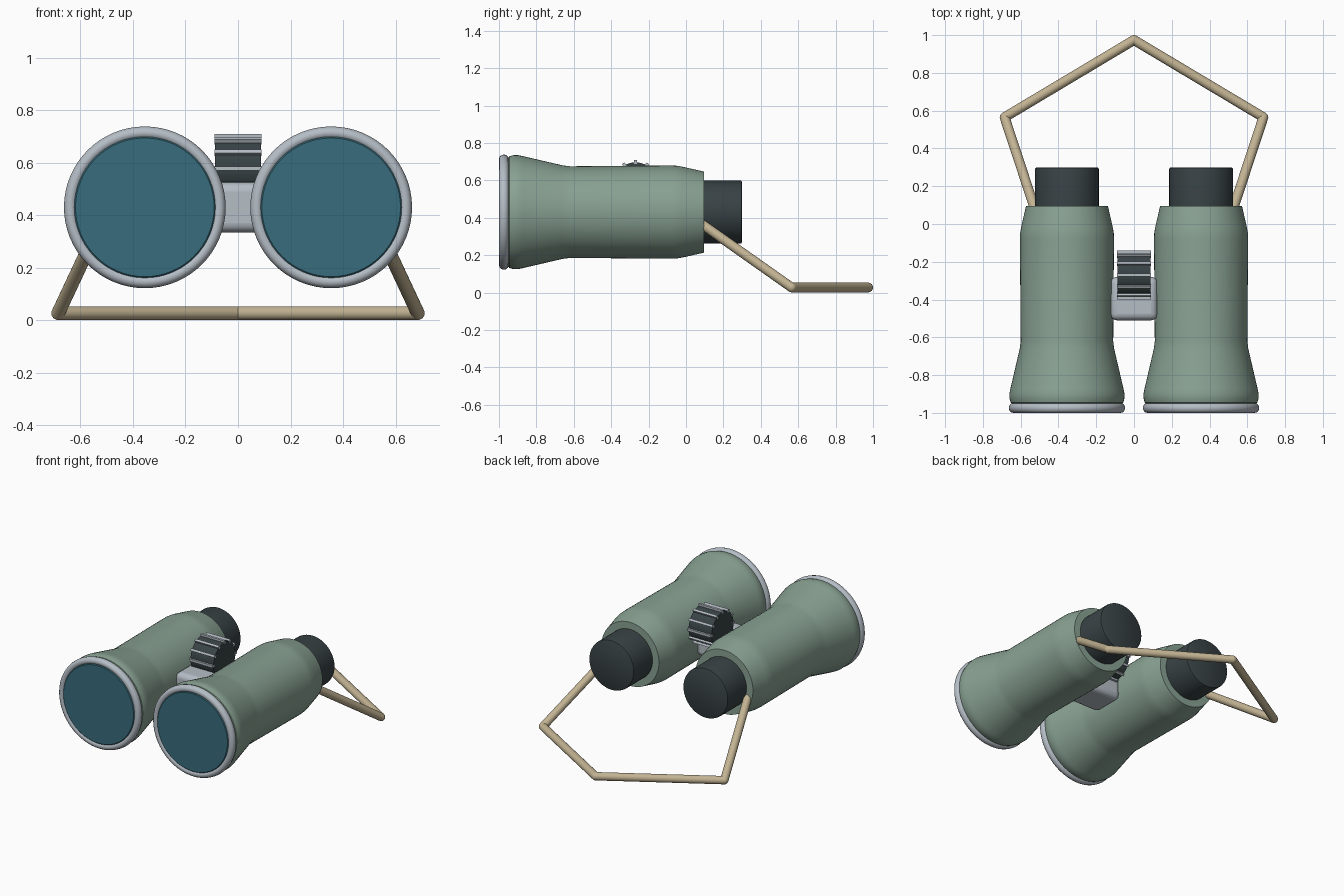
import bpy, bmesh, math
from mathutils import Matrix, Vector

if "Cube" in bpy.data.objects:
    bpy.data.objects.remove(bpy.data.objects["Cube"])

AX, AZ = 0.355, 0.43  # barrel axis


def mat(name, rgb):
    m = bpy.data.materials.new(name)
    m.diffuse_color = (*rgb, 1)
    m.use_nodes = True
    m.node_tree.nodes["Principled BSDF"].inputs["Base Color"].default_value = m.diffuse_color
    return m


GREEN = mat("green_rubber", (0.25, 0.36, 0.29))
GLASS = mat("lens_glass", (0.04, 0.15, 0.20))
DARK = mat("dark_rubber", (0.04, 0.055, 0.06))
METAL = mat("pale_metal", (0.46, 0.51, 0.56))
TAN = mat("strap_tan", (0.54, 0.45, 0.29))


def finish(name, bm, material, angle=35):
    bmesh.ops.recalc_face_normals(bm, faces=bm.faces)
    me = bpy.data.meshes.new(name)
    bm.to_mesh(me)
    bm.free()
    ob = bpy.data.objects.new(name, me)
    bpy.context.collection.objects.link(ob)
    me.materials.append(material)
    bpy.ops.object.select_all(action='DESELECT')
    ob.select_set(True)
    bpy.context.view_layer.objects.active = ob
    bpy.ops.object.shade_smooth_by_angle(angle=math.radians(angle))
    return ob


def lathe(name, profile, centre, material, segs=64):
    """Revolve (y, radius) points about the y axis and cap both ends."""
    bm = bmesh.new()
    rings = []
    for y, r in profile:
        rings.append([bm.verts.new((centre[0] + r * math.cos(a), y, centre[1] + r * math.sin(a)))
                      for a in (2 * math.pi * i / segs for i in range(segs))])
    for a, b in zip(rings, rings[1:]):
        for i in range(segs):
            j = (i + 1) % segs
            bm.faces.new((a[i], a[j], b[j], b[i]))
    bm.faces.new(rings[0])
    bm.faces.new(rings[-1])
    return finish(name, bm, material)


def bevel(ob, width, segs):
    m = ob.modifiers.new("bevel", 'BEVEL')
    m.width, m.segments = width, segs


# Barrels with lens, rim and eyecup
for side, s in (("left", -1), ("right", 1)):
    c = (s * AX, AZ)
    lathe(side + "_barrel", [(-0.955, 0.285), (-0.945, 0.298), (-0.925, 0.304), (-0.90, 0.305),
                             (-0.875, 0.300), (-0.66, 0.250), (-0.62, 0.245), (-0.08, 0.249),
                             (-0.05, 0.248), (-0.02, 0.243), (0.095, 0.217)], c, GREEN)
    lathe(side + "_eyecup", [(0.05, 0.169), (0.288, 0.169), (0.296, 0.167), (0.30, 0.160)], c, DARK)
    lathe(side + "_lens", [(-0.95, 0.270), (-0.992, 0.270), (-0.998, 0.264)], c, GLASS)
    bm = bmesh.new()
    n, k = 64, 12
    rows = []
    for i in range(n):
        a = 2 * math.pi * i / n
        row = []
        for j in range(k):
            b = 2 * math.pi * j / k
            r = 0.284 + 0.024 * math.cos(b)
            row.append(bm.verts.new((c[0] + r * math.cos(a), -0.974 + 0.026 * math.sin(b),
                                     c[1] + r * math.sin(a))))
        rows.append(row)
    for i in range(n):
        for j in range(k):
            p, q = rows[i], rows[(i + 1) % n]
            bm.faces.new((p[j], q[j], q[(j + 1) % k], p[(j + 1) % k]))
    finish(side + "_lens_rim", bm, METAL, 60)

# Central bridge
bm = bmesh.new()
bmesh.ops.create_cube(bm, size=1, matrix=Matrix.Translation((0, -0.395, 0.43))
                      @ Matrix.Diagonal((0.25, 0.23, 0.19, 1)))
bevel(finish("bridge", bm, METAL), 0.035, 4)

# Focus wheel and its ribs
WHEEL = Matrix.Translation((0, -0.27, 0.578))
bm = bmesh.new()
bmesh.ops.create_cone(bm, cap_ends=True, segments=48, radius1=0.118, radius2=0.118, depth=0.174,
                      matrix=WHEEL @ Matrix.Rotation(math.pi / 2, 4, 'Y'))
finish("focus_wheel", bm, DARK)
bm = bmesh.new()
for i in range(12):
    bmesh.ops.create_cube(bm, size=1, matrix=WHEEL @ Matrix.Rotation(i * math.pi / 6, 4, 'X')
                          @ Matrix.Translation((0, 0, 0.12)) @ Matrix.Diagonal((0.178, 0.016, 0.022, 1)))
finish("wheel_ribs", bm, METAL)

# Neck strap: straight rods with round joints
pts = [Vector(p) for p in ((-0.515, 0.05, 0.39), (-0.685, 0.565, 0.027), (0, 0.974, 0.027),
                           (0.685, 0.565, 0.027), (0.515, 0.05, 0.39))]
bm = bmesh.new()
R = 0.026
for a, b in zip(pts, pts[1:]):
    d = b - a
    bmesh.ops.create_cone(bm, cap_ends=True, segments=20, radius1=R, radius2=R, depth=d.length,
                          matrix=Matrix.Translation((a + b) / 2) @ d.to_track_quat('Z', 'Y').to_matrix().to_4x4())
for p in pts:
    bmesh.ops.create_uvsphere(bm, u_segments=20, v_segments=12, radius=R, matrix=Matrix.Translation(p))
finish("neck_strap", bm, TAN)
